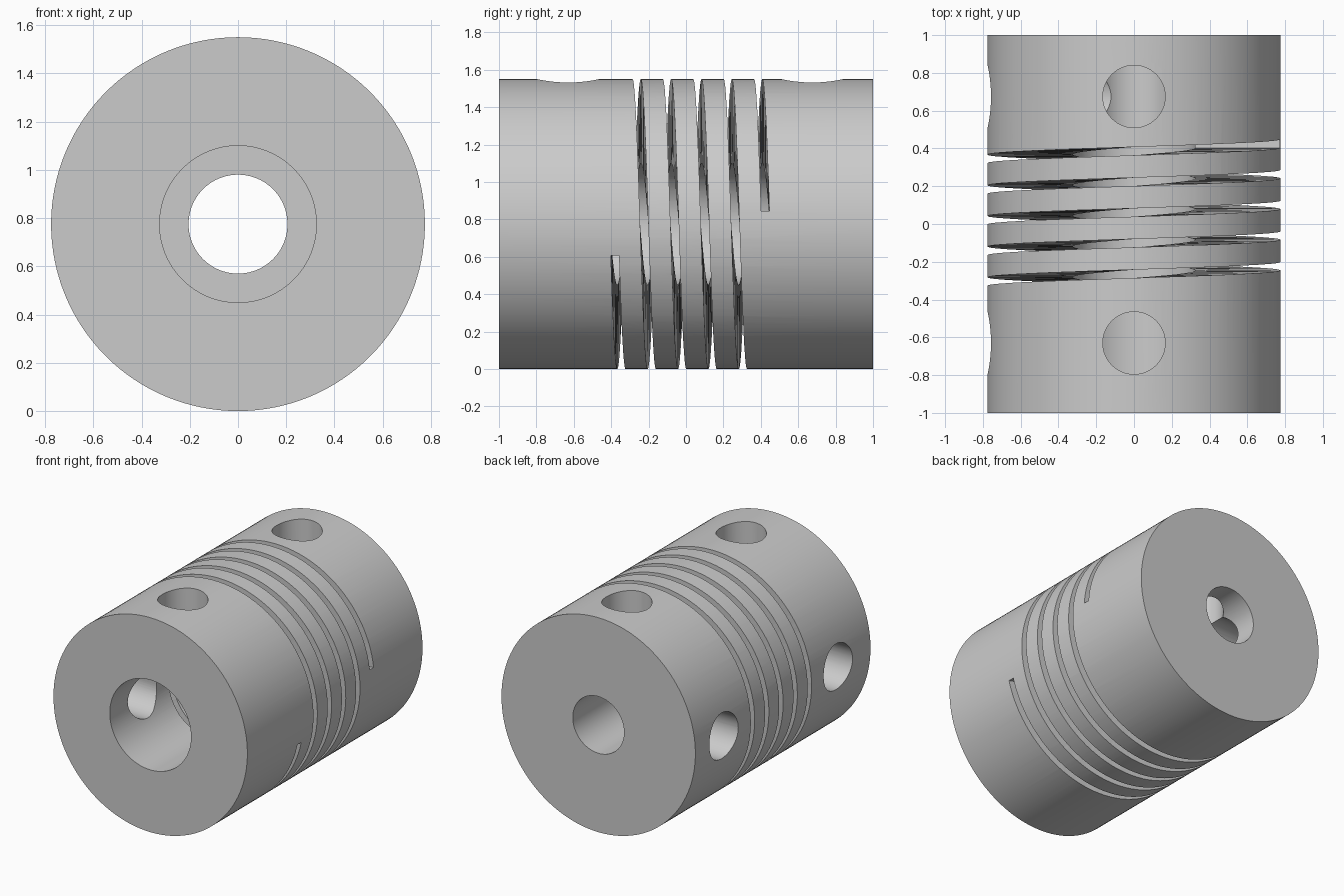
import bpy
import bmesh
from math import cos, sin, pi, radians
from mathutils import Matrix, Vector

RADIUS = 0.775
FRONT_BORE, BACK_BORE = 0.325, 0.205
BORE_STEP = 0.47
HOLE_RADIUS = 0.165
HOLE_POSITIONS = (-0.63, 0.675)
SLOT_WIDTH = 0.044
SLOT_START, SLOT_END = -0.38, 0.424
ANGLE_START, ANGLE_END = -0.22, 0.09 - 10 * pi
AXIS = Vector((0, 0, RADIUS))

if "Cube" in bpy.data.objects:
    bpy.data.objects.remove(bpy.data.objects["Cube"], do_unlink=True)


def make_object(name, bm):
    bmesh.ops.recalc_face_normals(bm, faces=bm.faces)
    mesh = bpy.data.meshes.new(name)
    bm.to_mesh(mesh)
    bm.free()
    obj = bpy.data.objects.new(name, mesh)
    bpy.context.collection.objects.link(obj)
    return obj


def lathe(name, profile, steps=128):
    """Turn a closed (radius, y) profile about the shaft axis."""
    bm = bmesh.new()
    verts = [bm.verts.new((r, y, RADIUS)) for r, y in profile]
    edges = [bm.edges.new((v, verts[i - 1])) for i, v in enumerate(verts)]
    bmesh.ops.spin(bm, geom=verts + edges, cent=AXIS, axis=(0, 1, 0),
                   angle=2 * pi, steps=steps, use_merge=True)
    bmesh.ops.remove_doubles(bm, verts=bm.verts, dist=1e-5)
    return make_object(name, bm)


def helix_cutter(name, inner, outer, steps=480):
    """Sweep a rectangular section along the helix."""
    bm = bmesh.new()
    half = SLOT_WIDTH / 2
    section = ((inner, -half), (outer, -half), (outer, half), (inner, half))
    rings = []
    for i in range(steps + 1):
        t = i / steps
        a = ANGLE_START + t * (ANGLE_END - ANGLE_START)
        y = SLOT_START + t * (SLOT_END - SLOT_START)
        rings.append([bm.verts.new((r * cos(a), y + dy, RADIUS + r * sin(a)))
                      for r, dy in section])
    for a, b in zip(rings, rings[1:]):
        for k in range(4):
            bm.faces.new((a[k - 1], a[k], b[k], b[k - 1]))
    bm.faces.new(rings[0])
    bm.faces.new(rings[-1])
    bmesh.ops.triangulate(bm, faces=bm.faces)
    return make_object(name, bm)


def hole_cutter(name, y, direction):
    """Round cutter running from the shaft axis out past the surface."""
    bm = bmesh.new()
    turn = Vector((0, 0, 1)).rotation_difference(direction).to_matrix().to_4x4()
    place = Matrix.Translation(AXIS + Vector((0, y, 0)) + direction * 0.5)
    bmesh.ops.create_cone(bm, cap_ends=True, segments=64, radius1=HOLE_RADIUS,
                          radius2=HOLE_RADIUS, depth=1, matrix=place @ turn)
    return make_object(name, bm)


def cut(target, cutter):
    cutter.hide_render = True
    mod = target.modifiers.new(cutter.name, 'BOOLEAN')
    mod.operation = 'DIFFERENCE'
    mod.solver = 'EXACT'
    mod.object = cutter
    bpy.context.view_layer.objects.active = target
    bpy.ops.object.modifier_apply(modifier=mod.name)
    bpy.data.objects.remove(cutter, do_unlink=True)


# Turned body with a wide front bore and a narrow back bore
body = lathe("coupling_body", [
    (RADIUS, -1), (RADIUS, 1), (BACK_BORE, 1),
    (BACK_BORE, BORE_STEP), (FRONT_BORE, BORE_STEP), (FRONT_BORE, -1)])

# Set-screw holes on the top and on one side at each end
for y in HOLE_POSITIONS:
    for label, direction in (("top", Vector((0, 0, 1))),
                             ("side", Vector((-1, 0, 0)))):
        cut(body, hole_cutter(label + "_screw_hole", y, direction))

# Spiral flexing slot
cut(body, helix_cutter("spiral_slot", FRONT_BORE - 0.06, RADIUS + 0.1))

# Smooth walls with crisp rims
bpy.ops.object.select_all(action='DESELECT')
body.select_set(True)
bpy.context.view_layer.objects.active = body
bpy.ops.object.shade_smooth_by_angle(angle=radians(30))
